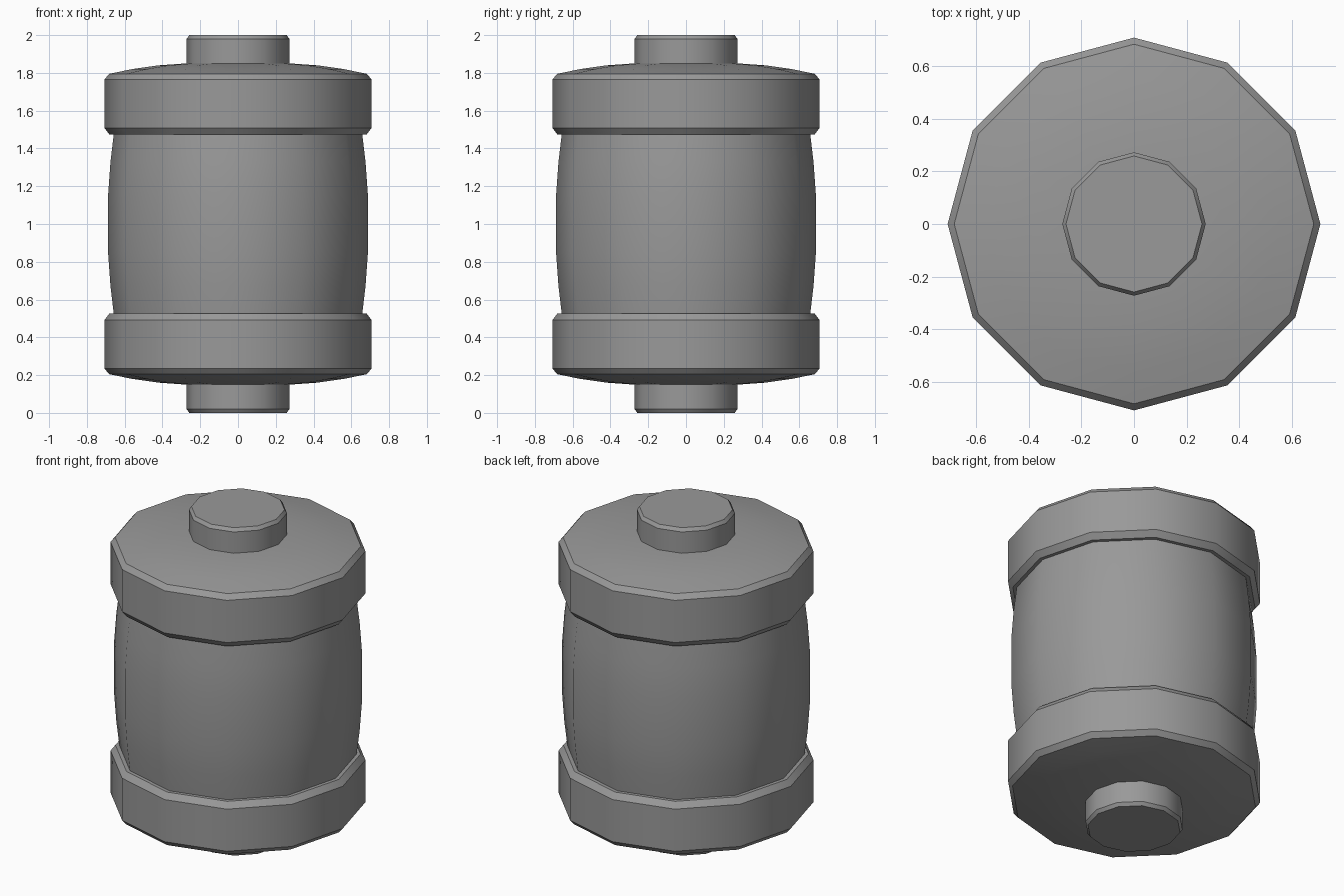
import bpy
import bmesh
from math import cos, sin, pi, radians

cube = bpy.data.objects.get("Cube")
if cube:
    bpy.data.objects.remove(cube, do_unlink=True)

SIDES = 12
HEIGHT = 2.0

grey = bpy.data.materials.new("plain grey")
grey.use_nodes = True
colour = (0.32, 0.32, 0.32, 1)
grey.diffuse_color = colour
grey.node_tree.nodes["Principled BSDF"].inputs["Base Color"].default_value = colour


def lathe(name, profile, flip=False):
    """Spin (radius, height) points into a closed solid; flip mirrors it in height."""
    bm = bmesh.new()
    rings = []
    for r, z in profile:
        z = HEIGHT - z if flip else z
        rings.append([bm.verts.new((r * cos(2 * pi * i / SIDES), r * sin(2 * pi * i / SIDES), z))
                      for i in range(SIDES)])
    for low, high in zip(rings, rings[1:]):
        for i in range(SIDES):
            j = (i + 1) % SIDES
            bm.faces.new((low[i], low[j], high[j], high[i]))
    bm.faces.new(rings[0])
    bm.faces.new(rings[-1])
    bmesh.ops.recalc_face_normals(bm, faces=bm.faces)
    mesh = bpy.data.meshes.new(name)
    bm.to_mesh(mesh)
    bm.free()
    mesh.materials.append(grey)
    obj = bpy.data.objects.new(name, mesh)
    bpy.context.collection.objects.link(obj)
    bpy.ops.object.select_all(action='DESELECT')
    obj.select_set(True)
    bpy.context.view_layer.objects.active = obj
    bpy.ops.object.shade_smooth_by_angle(angle=radians(32))
    return obj


# Bulging drum between the caps
body = [(0.655, 0.5), (0.675, 0.67), (0.688, 0.85),
        (0.688, 1.15), (0.675, 1.33), (0.655, 1.5)]
lathe("barrel_body", body)

# Chamfered cap with a shallow dome, and the round stud on it
cap = [(0.68, 1.473), (0.707, 1.508), (0.707, 1.765), (0.682, 1.795),
       (0.56, 1.82), (0.42, 1.84), (0.25, 1.852)]
stud = [(0.272, 1.82), (0.272, 1.98), (0.258, 2.0)]

for place, flip in (("top", False), ("bottom", True)):
    lathe(place + "_cap", cap, flip)
    lathe(place + "_stud", stud, flip)
